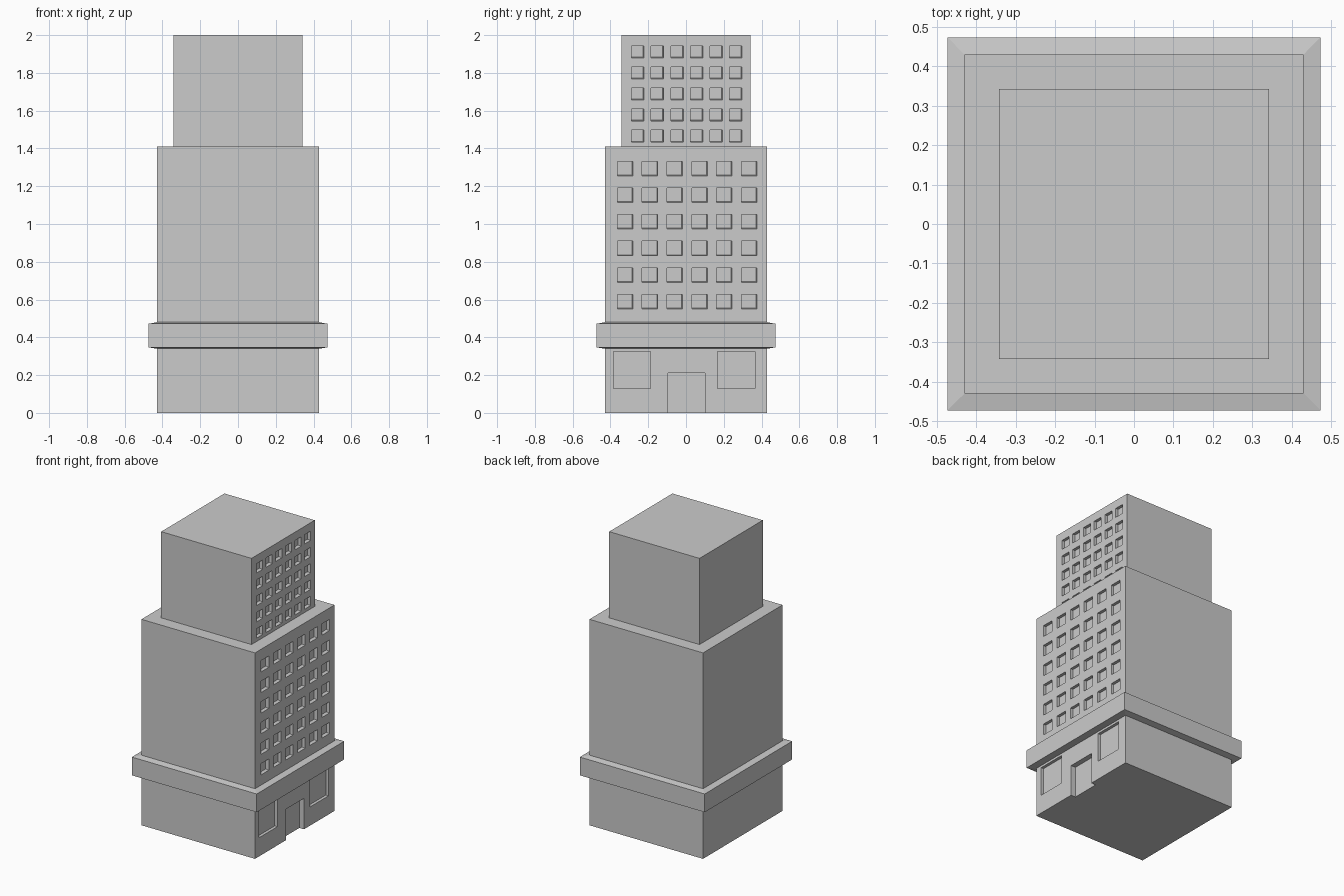
import bpy, bmesh

if "Cube" in bpy.data.objects:
    bpy.data.objects.remove(bpy.data.objects["Cube"])


def make_object(name, bm):
    bmesh.ops.recalc_face_normals(bm, faces=bm.faces)
    mesh = bpy.data.meshes.new(name)
    bm.to_mesh(mesh)
    bm.free()
    ob = bpy.data.objects.new(name, mesh)
    bpy.context.collection.objects.link(ob)
    return ob


def square_tower(name, profile):
    """Stack square rings given as (half width, height) and cap both ends."""
    bm = bmesh.new()
    rings = [[bm.verts.new((sx * r, sy * r, z))
              for sx, sy in ((-1, -1), (1, -1), (1, 1), (-1, 1))]
             for r, z in profile]
    for a, b in zip(rings, rings[1:]):
        for i in range(4):
            j = (i + 1) % 4
            bm.faces.new((a[i], a[j], b[j], b[i]))
    bm.faces.new(rings[0])
    bm.faces.new(rings[-1])
    return make_object(name, bm)


def recess(bm, wall, y0, y1, z0, z1, depth, slope=0.0):
    """Cutter block for a recess in the +x wall; sill and +y jamb may slope."""
    xi, xo = wall - depth, wall + depth
    inner = (y0, y1 - slope, z0 + slope, z1)
    outer = (y0, y1 + slope, z0 - slope, z1)
    loops = []
    for x, (a, b, c, d) in ((xi, inner), (xo, outer)):
        loops.append([bm.verts.new((x, y, z))
                      for y, z in ((a, c), (b, c), (b, d), (a, d))])
    p, q = loops
    for i in range(4):
        j = (i + 1) % 4
        bm.faces.new((p[i], p[j], q[j], q[i]))
    bm.faces.new(p)
    bm.faces.new(q)


# Body: ground floor, canopy band, main block, setback upper block
tower = square_tower("tower_body", [
    (0.43, 0.0), (0.43, 0.34), (0.473, 0.347), (0.473, 0.472),
    (0.43, 0.48), (0.43, 1.41), (0.342, 1.41), (0.342, 2.0)])

cut = bmesh.new()

# Window grids: wall x, first y, y pitch, first z, z pitch, rows, width, height
for wall, y, dy, z, dz, rows, w, h in (
        (0.43, -0.363, 0.1312, 0.55, 0.141, 6, 0.082, 0.077),
        (0.342, -0.288, 0.1038, 1.433, 0.1115, 5, 0.066, 0.064)):
    for r in range(rows):
        for c in range(6):
            y0, z0 = y + c * dy, z + r * dz
            recess(cut, wall, y0, y0 + w, z0, z0 + h, 0.02, 0.005)

# Shop windows and entrance
for y0 in (-0.385, 0.167):
    recess(cut, 0.43, y0, y0 + 0.197, 0.128, 0.325, 0.02)
recess(cut, 0.43, -0.095, 0.1, -0.05, 0.212, 0.035)

cutter = make_object("opening_cutters", cut)

# Carve the openings, then drop the helper
mod = tower.modifiers.new("openings", 'BOOLEAN')
mod.operation = 'DIFFERENCE'
mod.solver = 'EXACT'
mod.object = cutter
bpy.context.view_layer.objects.active = tower
tower.select_set(True)
bpy.ops.object.modifier_apply(modifier=mod.name)
bpy.data.objects.remove(cutter)
